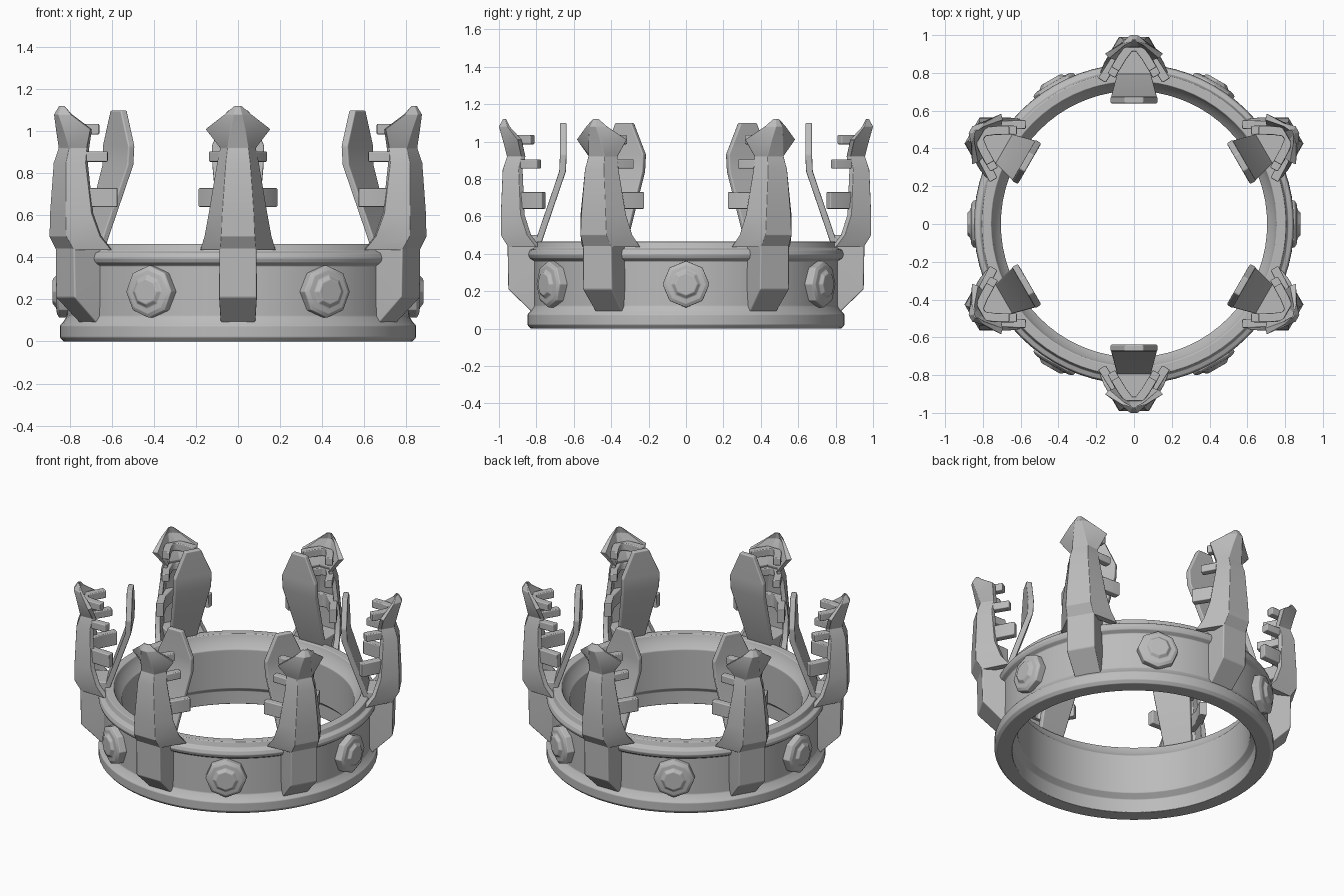
import bpy, bmesh
from math import radians, sin, cos, pi
from mathutils import Matrix

if "Cube" in bpy.data.objects:
    bpy.data.objects.remove(bpy.data.objects["Cube"])

GREY = (0.5, 0.5, 0.5, 1)
metal = bpy.data.materials.new("grey_metal")
metal.use_nodes = True
metal.diffuse_color = GREY
metal.node_tree.nodes["Principled BSDF"].inputs["Base Color"].default_value = GREY


def finish(bm, name):
    """Turn a bmesh into a smooth-by-angle mesh with the metal material."""
    bmesh.ops.recalc_face_normals(bm, faces=bm.faces)
    mesh = bpy.data.meshes.new(name)
    bm.to_mesh(mesh)
    bm.free()
    mesh.materials.append(metal)
    mesh.shade_smooth()
    mesh.set_sharp_from_angle(angle=radians(35))
    return mesh


def place(mesh, name, angle=0, bevel=0.008):
    obj = bpy.data.objects.new(name, mesh)
    bpy.context.collection.objects.link(obj)
    obj.rotation_euler.z = angle
    if bevel:
        mod = obj.modifiers.new("soft_edges", 'BEVEL')
        mod.width = bevel
        mod.segments = 2
        mod.angle_limit = radians(25)
        mod.harden_normals = True
    return obj


def around(mesh, name, offset=0, bevel=0.008):
    """Six copies around the crown."""
    for k in range(6):
        place(mesh, f"{name}_{k + 1}", offset + k * pi / 3, bevel)


def loft(sections, name):
    """Join equal-length closed outlines, and cap both ends."""
    bm = bmesh.new()
    rings = [[bm.verts.new(p) for p in s] for s in sections]
    for low, high in zip(rings, rings[1:]):
        for i in range(len(low)):
            j = (i + 1) % len(low)
            bm.faces.new((low[i], low[j], high[j], high[i]))
    bm.faces.new(rings[0][::-1])
    bm.faces.new(rings[-1])
    return finish(bm, name)


def mirrored(half, z):
    """Closed outline from its +x half, given as (x, radius) points."""
    pts = half + [(-x, r) for x, r in reversed(half)]
    return [(x, -r, z) for x, r in pts]


# Band: lathed profile with a bead at the foot and below the top
profile = [(0.74, 0.0), (0.83, 0.0), (0.848, 0.02), (0.848, 0.075), (0.83, 0.095),
           (0.815, 0.12), (0.815, 0.36), (0.84, 0.375), (0.848, 0.395), (0.84, 0.42),
           (0.815, 0.43), (0.805, 0.465), (0.755, 0.465), (0.74, 0.42), (0.705, 0.38),
           (0.705, 0.12), (0.74, 0.09)]
bm = bmesh.new()
verts = [bm.verts.new((r, 0, z)) for r, z in profile]
edges = [bm.edges.new((v, verts[(i + 1) % len(verts)])) for i, v in enumerate(verts)]
bmesh.ops.spin(bm, geom=verts + edges, cent=(0, 0, 0), axis=(0, 0, 1),
               angle=2 * pi, steps=72, use_merge=True)
bmesh.ops.remove_doubles(bm, verts=bm.verts, dist=0.0005)
place(finish(bm, "band"), "band", bevel=0.005)

# Prong foot: block with a slanted underside
foot = [(0.085, 0.82, 0.082), (0.21, 0.95, 0.09), (0.50, 0.955, 0.088)]
around(loft([mirrored([(w, r), (w, 0.79)], z) for z, r, w in foot], "prong_foot"),
       "prong_foot")

# Prong: folded channel with flared wings and a pointed head
# height, front half-width, front radius, wing half-width, wing radius
prong = [(0.435, 0.085, 0.95, 0.18, 0.80), (0.50, 0.08, 0.99, 0.16, 0.85),
         (0.61, 0.075, 0.99, 0.14, 0.885), (0.85, 0.058, 0.98, 0.10, 0.895),
         (0.92, 0.05, 0.957, 0.085, 0.88), (1.01, 0.035, 0.98, 0.155, 0.90),
         (1.08, 0.02, 1.0, 0.065, 0.955), (1.12, 0.01, 0.978, 0.018, 0.965)]
sections = []
for z, a, front, b, wing in prong:
    thick = min(0.045, (front - wing) * 0.6)
    half = [(a, front), (b, wing), (b * 0.84, wing - thick * 0.5), (a * 0.7, front - thick)]
    sections.append(mirrored(half[::-1], z)[::-1])
# Outline order: outer front to wing tip, then back along the inside
sections = []
for z, a, front, b, wing in prong:
    thick = min(0.045, (front - wing) * 0.6)
    outer = [(-b, wing), (-a, front), (a, front), (b, wing)]
    inner = [(b * 0.84, wing - thick * 0.5), (a * 0.7, front - thick),
             (-a * 0.7, front - thick), (-b * 0.84, wing - thick * 0.5)]
    sections.append([(x, -r, z) for x, r in outer + inner])
around(loft(sections, "prong"), "prong")

# Ribs: three bent straps inside each prong
# name, height, strap height, end half-width, end radius, middle radius
for name, z, tall, end, r_end, r_mid in (("top_rib", 1.01, 0.05, 0.10, 0.82, 0.925),
                                         ("middle_rib", 0.88, 0.05, 0.12, 0.785, 0.925),
                                         ("lower_rib", 0.685, 0.09, 0.17, 0.76, 0.93)):
    path = [(end, r_end), (end * 0.62, r_end * 0.4 + r_mid * 0.6), (0.03, r_mid)]
    path += [(-x, r) for x, r in reversed(path)]
    strap = []
    for x, r in path:
        side = 0.02 * (1 if x > 0 else -1)
        strap.append([(x + side * u, -r - 0.012 * u, z + tall / 2 * v)
                      for u, v in ((1, 1), (1, -1), (-1, -1), (-1, 1))])
    around(loft(strap, name), name, bevel=0.006)

# Inner plate: leaning leaf that turns upright at its top
plate = [(0.43, 0.80, 0.085), (0.84, 0.66, 0.122), (0.93, 0.656, 0.125), (1.10, 0.656, 0.05)]
around(loft([mirrored([(w, r + 0.018), (w, r - 0.018)], z) for z, r, w in plate],
            "inner_plate"), "inner_plate")

# Studs: stepped octagons between the prongs
# distance from the axis, octagon radius
stud = [(0.79, 0.125), (0.85, 0.125), (0.862, 0.105), (0.865, 0.078), (0.882, 0.06)]
around(loft([[(s * sin(i * pi / 4), -r, 0.237 + s * cos(i * pi / 4)) for i in range(8)]
             for r, s in stud], "stud"), "stud", offset=pi / 6, bevel=0.005)
